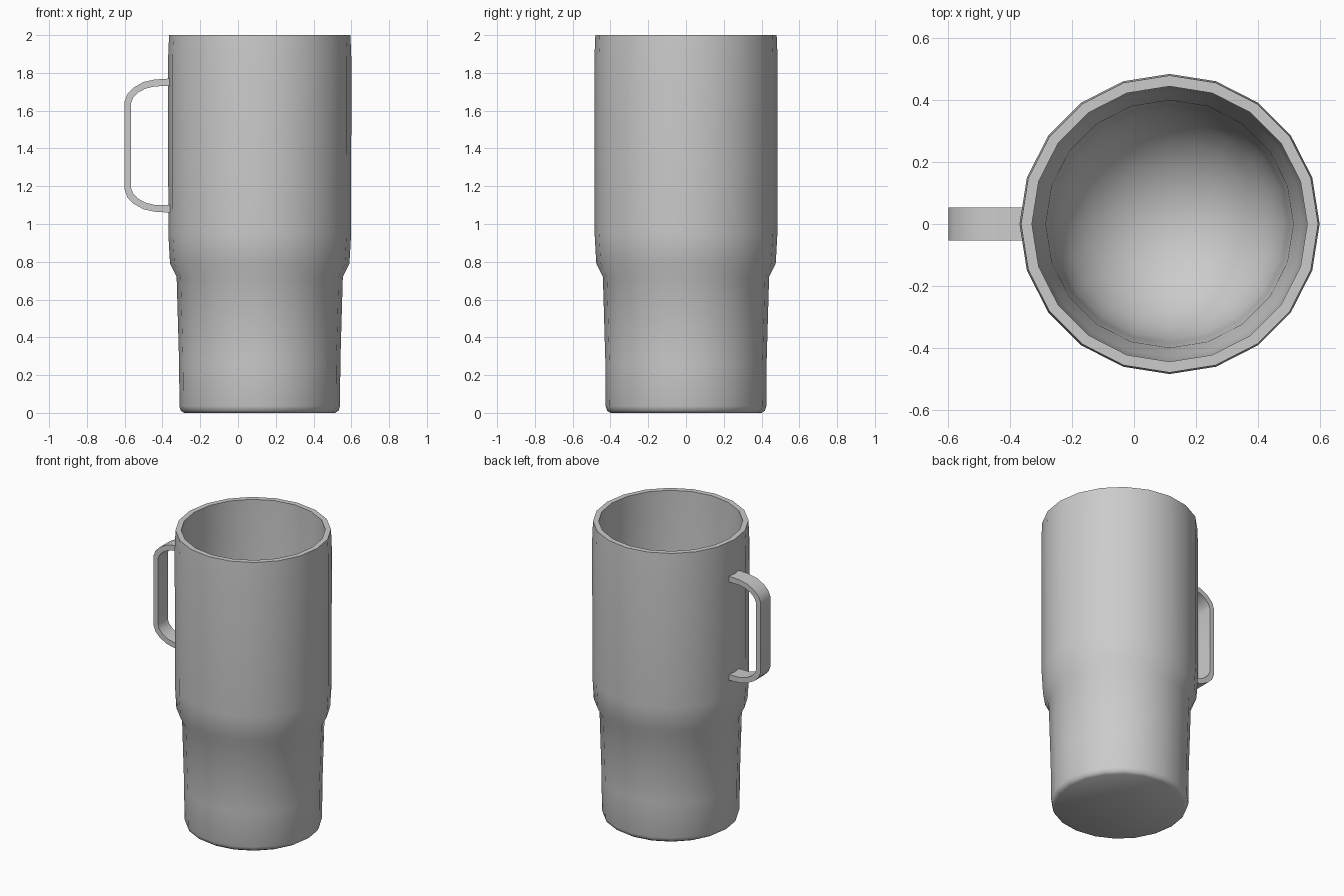
import bpy, bmesh, math

if "Cube" in bpy.data.objects:
    bpy.data.objects.remove(bpy.data.objects["Cube"], do_unlink=True)

SIDES = 20
CENTER_X = 0.115

grey = bpy.data.materials.new("plain grey")
grey.use_nodes = True
grey.diffuse_color = (0.6, 0.6, 0.6, 1)
grey.node_tree.nodes["Principled BSDF"].inputs["Base Color"].default_value = (0.6, 0.6, 0.6, 1)


def finish(name, bm, angle):
    """Turn a bmesh into a smooth-shaded object with sharp corners kept."""
    bmesh.ops.remove_doubles(bm, verts=bm.verts, dist=0.0001)
    bmesh.ops.recalc_face_normals(bm, faces=bm.faces)
    mesh = bpy.data.meshes.new(name)
    bm.to_mesh(mesh)
    bm.free()
    mesh.materials.append(grey)
    obj = bpy.data.objects.new(name, mesh)
    bpy.context.collection.objects.link(obj)
    bpy.ops.object.select_all(action="DESELECT")
    obj.select_set(True)
    bpy.context.view_layer.objects.active = obj
    bpy.ops.object.shade_smooth_by_angle(angle=math.radians(angle))
    return obj


# Cup body: outer wall, flat rim, inner wall and rounded inner floor
outer = [(0, 0), (0.4, 0), (0.418, 0.012), (0.425, 0.035), (0.427, 0.27),
         (0.44, 0.72), (0.475, 0.79), (0.484, 0.95), (0.485, 1.88), (0.48, 2)]
inner = [(0.445, 2), (0.445, 0.95), (0.43, 0.82), (0.4, 0.72)]
floor_r, floor_z = 0.385, 0.44
bowl = [(floor_r * math.cos(a), floor_z - floor_r * math.sin(a))
        for a in (math.pi / 2 * i / 6 for i in range(7))]
bm = bmesh.new()
ring = [bm.verts.new((CENTER_X + r, 0, z)) for r, z in outer + inner + bowl]
edges = [bm.edges.new(pair) for pair in zip(ring, ring[1:])]
bmesh.ops.spin(bm, geom=ring + edges, cent=(CENTER_X, 0, 0), axis=(0, 0, 1),
               angle=math.tau, steps=SIDES, use_merge=True)
finish("cup_body", bm, 40)

# Handle: flat strap following a rounded bracket, mirrored top to bottom
mid_z, half_width = 1.415, 0.053
strap_out = [(-0.36, 0.355), (-0.44, 0.35), (-0.5, 0.337), (-0.552, 0.308),
             (-0.585, 0.275), (-0.6, 0.235)]
strap_in = [(-0.36, 0.315), (-0.44, 0.314), (-0.49, 0.302), (-0.53, 0.28),
            (-0.555, 0.253), (-0.566, 0.225)]


def mirrored(half):
    return half + [(x, -z) for x, z in reversed(half)]


bm = bmesh.new()
sections = []
for (xo, zo), (xi, zi) in zip(mirrored(strap_out), mirrored(strap_in)):
    corners = [(xo, -1, zo), (xo, 1, zo), (xi, 1, zi), (xi, -1, zi)]
    sections.append([bm.verts.new((x, y * half_width, mid_z + z)) for x, y, z in corners])
for a, b in zip(sections, sections[1:]):
    for i in range(4):
        j = (i + 1) % 4
        bm.faces.new((a[i], a[j], b[j], b[i]))
bm.faces.new(sections[0])
bm.faces.new(sections[-1])
finish("handle", bm, 40)
